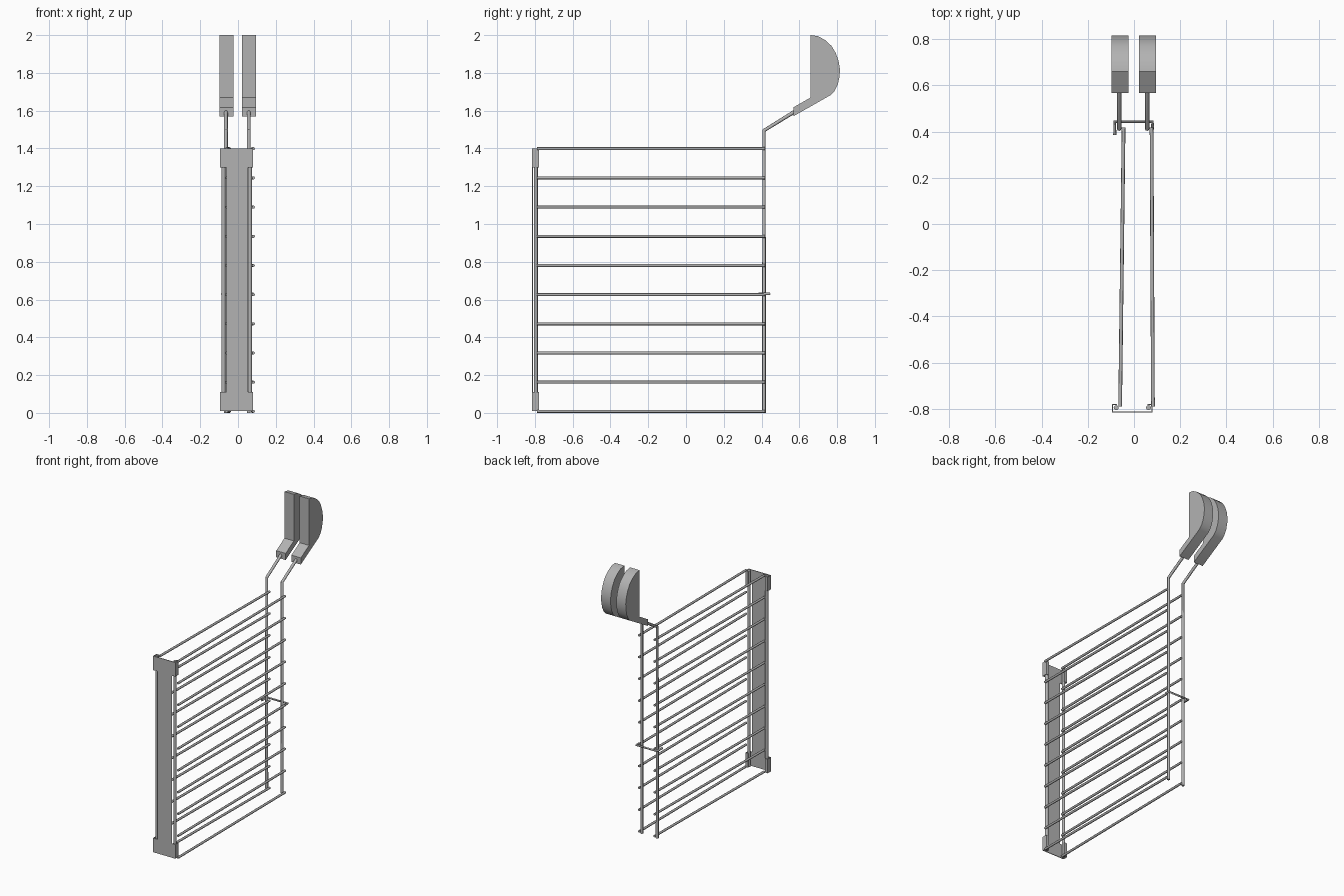
import bpy
import bmesh
import math

cube = bpy.data.objects.get("Cube")
if cube:
    bpy.data.objects.remove(cube, do_unlink=True)

steel = bpy.data.materials.new("grey steel")
steel.use_nodes = True
colour = (0.45, 0.45, 0.45, 1)
steel.diffuse_color = colour
steel.node_tree.nodes["Principled BSDF"].inputs["Base Color"].default_value = colour


def select(obj):
    bpy.ops.object.select_all(action="DESELECT")
    obj.select_set(True)
    bpy.context.view_layer.objects.active = obj


def wire(name, points, radius):
    """Round wire following a path, as a mesh with closed ends."""
    curve = bpy.data.curves.new(name, "CURVE")
    curve.dimensions = "3D"
    curve.bevel_depth = radius
    curve.bevel_resolution = 2
    curve.use_fill_caps = True
    spline = curve.splines.new("POLY")
    spline.points.add(len(points) - 1)
    for target, p in zip(spline.points, points):
        target.co = (*p, 1)
    obj = bpy.data.objects.new(name, curve)
    bpy.context.collection.objects.link(obj)
    curve.materials.append(steel)
    select(obj)
    bpy.ops.object.convert(target="MESH")
    bpy.ops.object.shade_smooth_by_angle(angle=math.radians(50))
    return obj


def prism(name, outline, offset):
    """Extrude a flat outline by an offset vector."""
    bm = bmesh.new()
    face = bm.faces.new([bm.verts.new(p) for p in outline])
    ext = bmesh.ops.extrude_face_region(bm, geom=[face])
    moved = [g for g in ext["geom"] if isinstance(g, bmesh.types.BMVert)]
    bmesh.ops.translate(bm, verts=moved, vec=offset)
    bmesh.ops.recalc_face_normals(bm, faces=bm.faces)
    mesh = bpy.data.meshes.new(name)
    bm.to_mesh(mesh)
    bm.free()
    mesh.materials.append(steel)
    obj = bpy.data.objects.new(name, mesh)
    bpy.context.collection.objects.link(obj)
    select(obj)
    bpy.ops.object.shade_smooth_by_angle(angle=math.radians(25))
    return obj


# Handle outline: straight front, slanted neck and rounded back
handle = [(0.66, 2.0), (0.66, 1.67), (0.568, 1.617), (0.568, 1.57),
          (0.765, 1.682), (0.785, 1.702), (0.803, 1.737), (0.813, 1.78),
          (0.815, 1.82), (0.808, 1.862), (0.793, 1.905), (0.77, 1.943),
          (0.737, 1.973), (0.7, 1.994)]

# Two wire grids: side, front post x, back post x, rung ends x, handle x
grids = [("right", -0.077, -0.064, -0.06, -0.045, -0.098),
         ("left", 0.063, 0.057, 0.082, 0.076, 0.021)]
for side, front_x, back_x, rung_front, rung_back, handle_x in grids:
    wire(side + "_front_post", [(front_x, -0.795, 0.01), (front_x, -0.795, 1.4)], 0.011)
    wire(side + "_back_post", [(back_x, 0.413, 0), (back_x, 0.413, 1.495),
                               (back_x, 0.59, 1.604)], 0.01)
    for i in range(10):
        z = 0.008 + i * 0.1545
        wire(f"{side}_rung_{i + 1}", [(rung_front, -0.79, z), (rung_back, 0.418, z)], 0.008)
    prism(side + "_handle", [(handle_x, y, z) for y, z in handle], (0.074, 0, 0))

# Hinge plate with wide ends
plate = [(-0.095, 0.01), (0.08, 0.01), (0.08, 0.11), (0.052, 0.11),
         (0.052, 1.3), (0.08, 1.3), (0.08, 1.4), (-0.095, 1.4),
         (-0.095, 1.3), (-0.06, 1.3), (-0.06, 0.11), (-0.095, 0.11)]
prism("hinge_plate", [(x, -0.816, z) for x, z in plate], (0, 0.005, 0))

# Bent tabs that wrap the front posts
for end, z in (("lower", 0.01), ("upper", 1.3)):
    for side, x, inward in (("right", -0.095, 1), ("left", 0.08, -1)):
        a, b = x + inward * 0.004, x + inward * 0.022
        tab = [(x, -0.816), (x, -0.779), (b, -0.779), (b, -0.783), (a, -0.783), (a, -0.816)]
        prism(f"{side}_{end}_tab", [(px, py, z) for px, py in tab], (0, 0, 0.1))

# Locking clip hooked round the back posts
wire("locking_clip", [(-0.083, 0.385, 0.63), (-0.083, 0.442, 0.63),
                      (0.08, 0.442, 0.63), (0.08, 0.41, 0.63)], 0.007)
